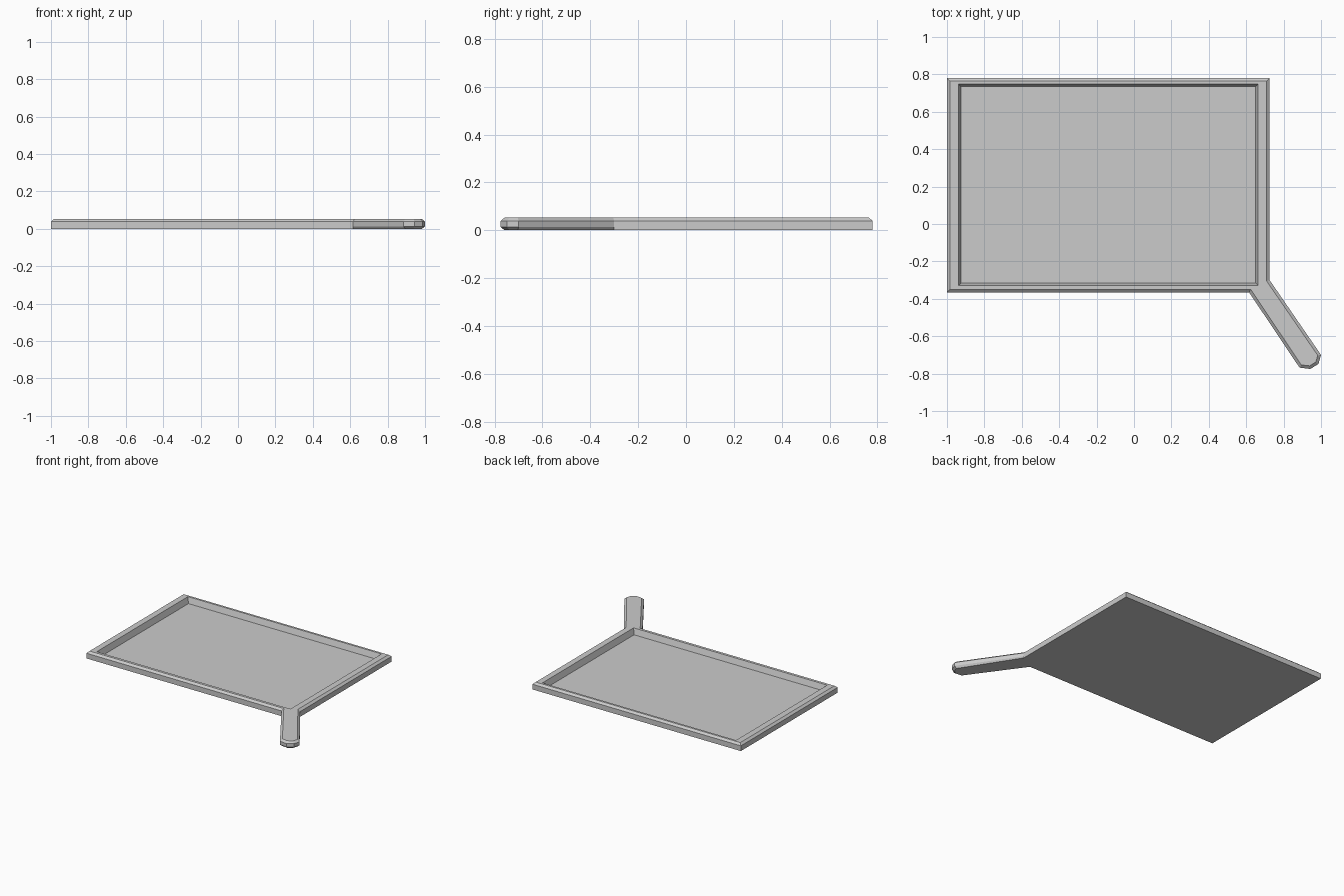
import bpy
import bmesh
from mathutils import Vector

if "Cube" in bpy.data.objects:
    bpy.data.objects.remove(bpy.data.objects["Cube"], do_unlink=True)

HEIGHT, SIDE_TOP, FLOOR, UNDER = 0.053, 0.039, 0.01, 0.013
CHAMFER = 0.016

# Material
grey = bpy.data.materials.new("light grey")
grey.use_nodes = True
colour = (0.6, 0.6, 0.6, 1)
grey.diffuse_color = colour
grey.node_tree.nodes["Principled BSDF"].inputs["Base Color"].default_value = colour


def inset(points, d):
    """Move a counter-clockwise outline inward by d with mitred corners."""
    result = []
    for i, p in enumerate(points):
        a = (p - points[i - 1]).normalized()
        b = (points[(i + 1) % len(points)] - p).normalized()
        na, nb = Vector((-a.y, a.x)), Vector((-b.y, b.x))
        result.append(p + (na + nb) * d / (1 + na.dot(nb)))
    return result


def loop(bm, points, z):
    return [bm.verts.new((p.x, p.y, z)) for p in points]


def bridge(bm, low, high):
    n = len(low)
    for i in range(n):
        j = (i + 1) % n
        bm.faces.new((low[i], low[j], high[j], high[i]))


# Outline of the tray with its corner handle, counter-clockwise
outline = [Vector(p) for p in (
    (-1, -0.365), (0.615, -0.365),
    (0.885, -0.768), (0.943, -0.775), (0.986, -0.748), (1, -0.7),
    (0.725, -0.3), (0.725, 0.78), (-1, 0.78))]
handle_tip = range(2, 6)

# Underside is chamfered along the handle only
small = inset(outline, CHAMFER)
under = [small[i] if i in handle_tip else p for i, p in enumerate(outline)]

opening = [Vector(p) for p in (
    (-0.938, -0.329), (0.664, -0.329), (0.664, 0.748), (-0.938, 0.748))]

bm = bmesh.new()
base = loop(bm, under, 0)
lower = loop(bm, outline, UNDER)
upper = loop(bm, outline, SIDE_TOP)
rim = loop(bm, small, HEIGHT)
for a, b in ((base, lower), (lower, upper), (upper, rim)):
    bridge(bm, a, b)
bm.faces.new(base[::-1])

# Recessed floor with slightly sloping walls
lip = loop(bm, opening, HEIGHT)
floor = loop(bm, inset(opening, 0.014), FLOOR)
bridge(bm, lip, floor)
bm.faces.new(floor)

# Flat rim between the outer chamfer and the recess
rim_edges = [bm.edges.get((ring[i - 1], ring[i]))
             for ring in (rim, lip) for i in range(len(ring))]
bmesh.ops.triangle_fill(bm, edges=rim_edges, use_beauty=True)

bmesh.ops.recalc_face_normals(bm, faces=bm.faces[:])
mesh = bpy.data.meshes.new("tray_with_handle")
bm.to_mesh(mesh)
bm.free()
mesh.materials.append(grey)
tray = bpy.data.objects.new("tray_with_handle", mesh)
bpy.context.collection.objects.link(tray)
